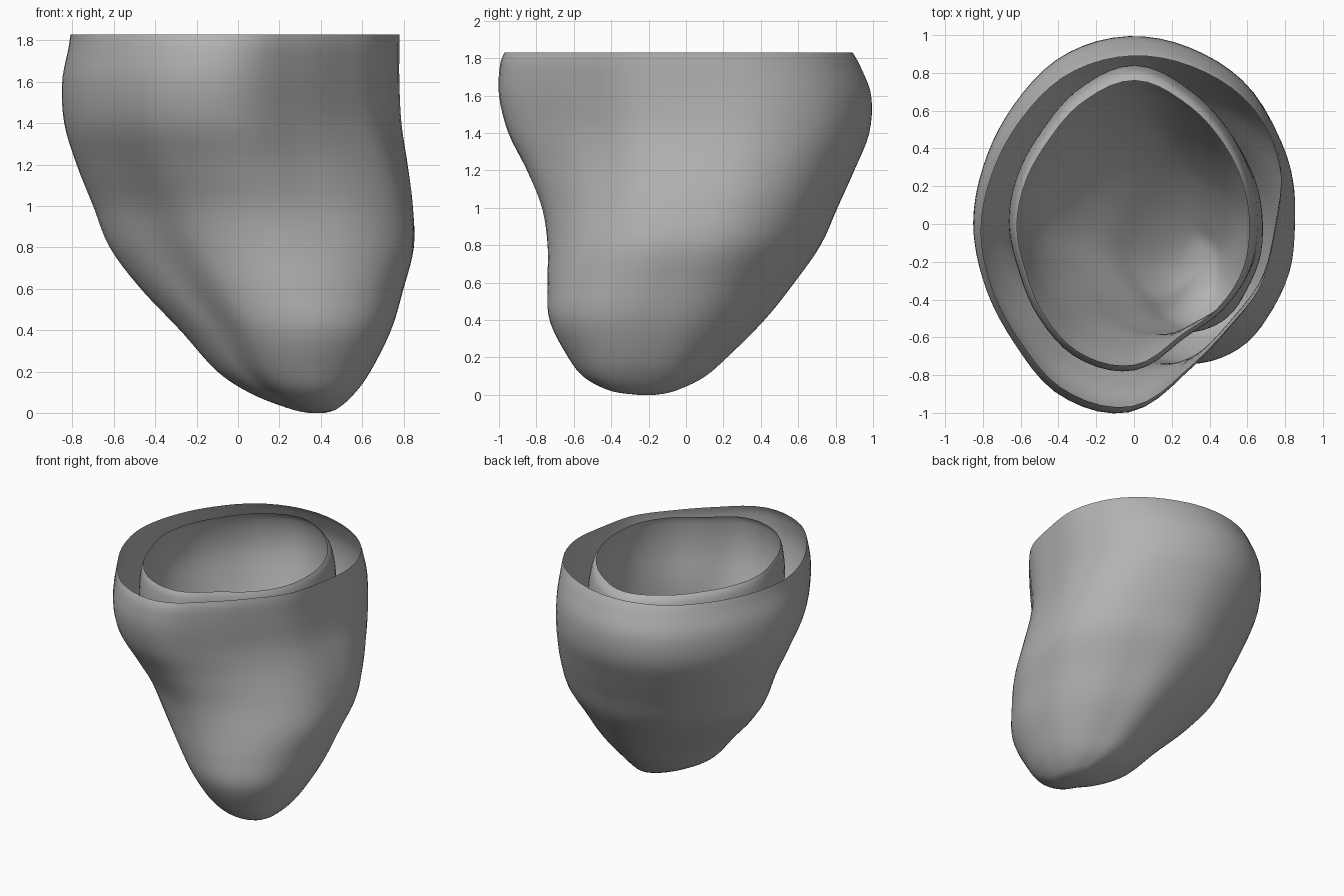
import bpy
import bmesh
import math

cube = bpy.data.objects.get("Cube")
if cube:
    bpy.data.objects.remove(cube, do_unlink=True)

SEGMENTS = 72
RINGS = 52

# Radii of the horizontal outlines, counter-clockwise from +x in equal steps
ROUND_TIP = [1, 1, .98, .96, 1, .97, .95, .97, 1, .92, .84, .93, 1, 1.06, 1.09, 1.05]
OUTER_RIM = [.76, .85, .91, .92, .92, .89, .83, .8, .8, .8, .83, .91, .92, .78, .72, .74]
INNER_RIM = [.63, .64, .67, .73, .8, .74, .67, .65, .65, .65, .7, .76, .76, .65, .64, .64]

# Each level: height, left-hand x, right-hand x, front y, back y
OUTER_LEVELS = [
    (0, .34, .42, -.26, -.16),
    (.02, .25, .48, -.4, -.06),
    (.09, .07, .56, -.54, .09),
    (.2, -.1, .64, -.63, .22),
    (.4, -.28, .74, -.73, .42),
    (.6, -.47, .8, -.74, .58),
    (.8, -.62, .85, -.74, .72),
    (1, -.7, .845, -.77, .81),
    (1.2, -.78, .82, -.85, .9),
    (1.4, -.84, .79, -.95, .98),
    (1.6, -.85, .78, -1, .99),
    (1.76, -.82, .78, -.995, .93),
    (1.83, -.81, .78, -.97, .89),
]
INNER_LEVELS = [
    (.17, .32, .4, -.27, -.18),
    (.19, .24, .45, -.37, -.08),
    (.25, .13, .5, -.46, .02),
    (.36, 0, .56, -.54, .16),
    (.5, -.13, .61, -.57, .3),
    (.7, -.33, .65, -.58, .46),
    (.9, -.48, .68, -.59, .58),
    (1.1, -.57, .68, -.63, .69),
    (1.3, -.62, .67, -.69, .77),
    (1.5, -.66, .66, -.76, .83),
    (1.65, -.66, .65, -.78, .84),
    (1.78, -.64, .63, -.77, .81),
    (1.83, -.62, .61, -.75, .76),
]


def spline(a, b, c, d, t):
    """Smooth curve from b to c, with neighbours a and d."""
    return b + t / 2 * (c - a + t * (2 * a - 5 * b + 4 * c - d
                                     + t * (3 * (b - c) + d - a)))


def outline(radii):
    """Closed smooth loop of points through the given radii."""
    count = len(radii)
    points = []
    for i in range(SEGMENTS):
        place = i * count / SEGMENTS
        k = int(place)
        near = [radii[(k + j) % count] for j in (-1, 0, 1, 2)]
        radius = spline(*near, place - k)
        angle = math.tau * i / SEGMENTS
        points.append((radius * math.cos(angle), radius * math.sin(angle)))
    return points


def level_at(levels, place):
    """Height and extents at a fractional place in the list of levels."""
    last = len(levels) - 1
    k = min(int(place), last - 1)
    rows = [levels[max(0, min(last, k + j))] for j in (-1, 0, 1, 2)]
    return [spline(*column, place - k) for column in zip(*rows)]


def fit(value, values, low, high):
    """Map a value from the range of values to low..high."""
    smallest, largest = min(values), max(values)
    return low + (value - smallest) / (largest - smallest) * (high - low)


def make_shell(name, levels, rim, material):
    """Loft an open cup, rounded at the tip and rim-shaped at the top."""
    bm = bmesh.new()
    scale = sum(rim) / sum(ROUND_TIP)
    rings = []
    for r in range(RINGS + 1):
        z, x0, x1, y0, y1 = level_at(levels, r / RINGS * (len(levels) - 1))
        mix = max(0, min(1, (z - .4) / 1.1))
        mix = mix * mix * (3 - 2 * mix)
        radii = [a * scale * (1 - mix) + b * mix for a, b in zip(ROUND_TIP, rim)]
        points = outline(radii)
        xs, ys = zip(*points)
        rings.append([bm.verts.new((fit(x, xs, x0, x1), fit(y, ys, y0, y1), z))
                      for x, y in points])
    for lower, upper in zip(rings, rings[1:]):
        for i in range(SEGMENTS):
            j = (i + 1) % SEGMENTS
            bm.faces.new((lower[i], lower[j], upper[j], upper[i]))
    bm.faces.new(rings[0][::-1])
    mesh = bpy.data.meshes.new(name)
    bm.to_mesh(mesh)
    bm.free()
    mesh.materials.append(material)
    for face in mesh.polygons:
        face.use_smooth = True
    shell = bpy.data.objects.new(name, mesh)
    bpy.context.collection.objects.link(shell)


grey = bpy.data.materials.new("plain_grey")
grey.use_nodes = True
colour = (.45, .45, .45, 1)
grey.diffuse_color = colour
grey.node_tree.nodes["Principled BSDF"].inputs["Base Color"].default_value = colour

# Two thin cups, one nested inside the other
make_shell("outer_wall", OUTER_LEVELS, OUTER_RIM, grey)
make_shell("inner_cup", INNER_LEVELS, INNER_RIM, grey)
